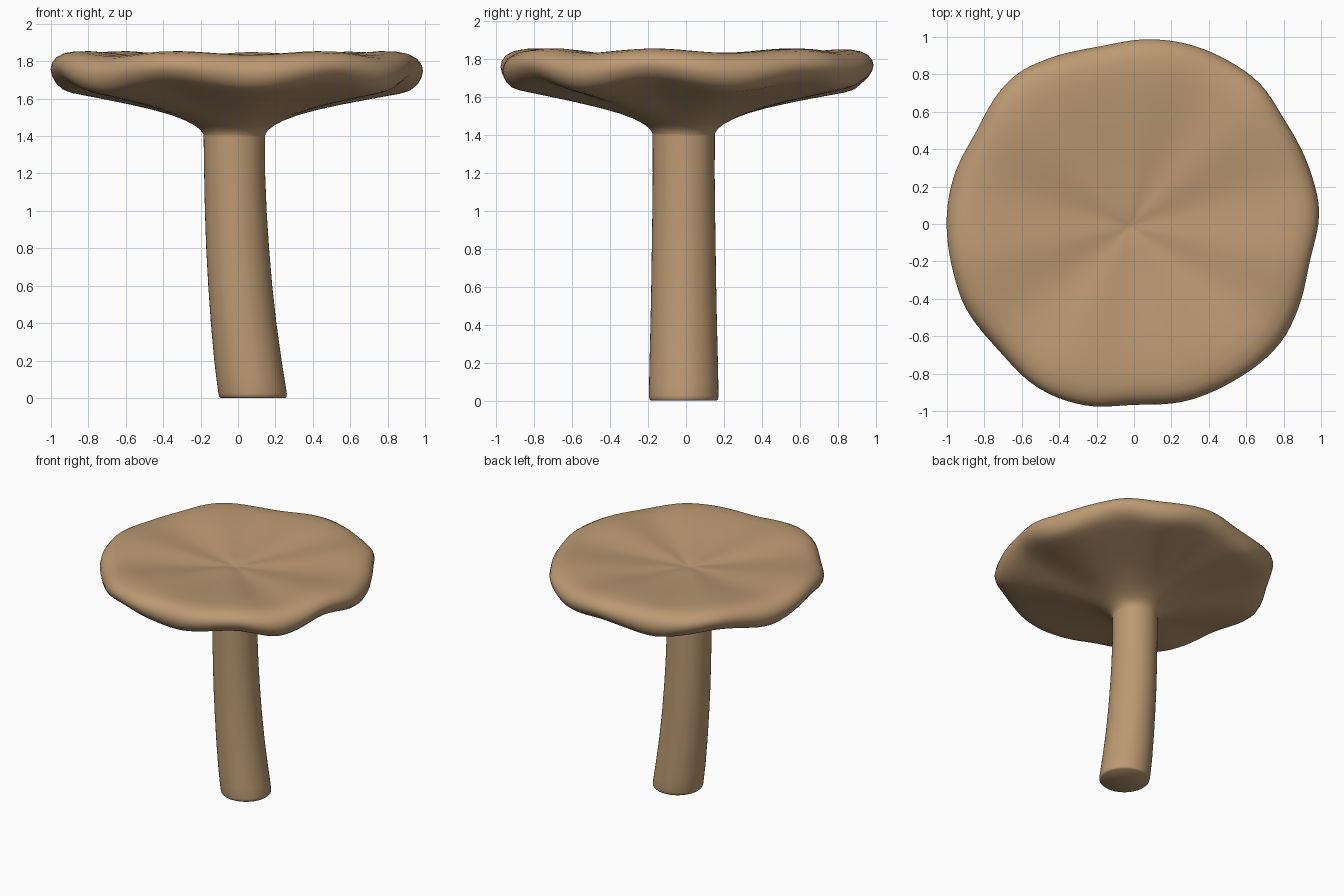
import bpy, bmesh, math

if "Cube" in bpy.data.objects:
    bpy.data.objects.remove(bpy.data.objects["Cube"])

mat = bpy.data.materials.new("mushroom tan")
mat.diffuse_color = (0.50, 0.32, 0.17, 1)
mat.use_nodes = True
mat.node_tree.nodes["Principled BSDF"].inputs["Base Color"].default_value = mat.diffuse_color

# Rim outline seen from above: (angle in degrees, radius)
RIM = [(4, .992), (17, .984), (35, .979), (48, 1.008), (60, 1.008), (73, 1.004), (86, .99),
       (101, .967), (117, .995), (127, 1.016), (135, 1.010), (150, .978), (164, .995),
       (176, 1.002), (194, 1.0), (206, 1.006), (223, .99), (240, 1.015), (255, 1.004),
       (270, .967), (286, .986), (301, .993), (321, 1.008), (333, .987), (348, .961)]
# Rise and fall of the rim: (angle, amount)
WAVE = [(15, -.8), (42, .8), (62, -.4), (85, .6), (110, -.9), (137, 1), (165, -.7),
        (192, 1), (220, -1), (246, 1), (275, -.5), (304, 1), (324, -.8), (348, 1)]


def cyclic(keys, a):
    """Smooth interpolation of keys around the full circle."""
    k = [(x - 360, y) for x, y in keys[-3:]] + keys + [(x + 360, y) for x, y in keys[:3]]
    for i in range(1, len(k) - 2):
        if k[i][0] <= a <= k[i + 1][0]:
            (x0, y0), (x1, y1), (x2, y2), (x3, y3) = k[i - 1:i + 3]
            h = x2 - x1
            t = (a - x1) / h
            m1 = (y2 - y0) / (x2 - x0) * h
            m2 = (y3 - y1) / (x3 - x1) * h
            return ((2*t**3 - 3*t*t + 1) * y1 + (t**3 - 2*t*t + t) * m1
                    + (3*t*t - 2*t**3) * y2 + (t**3 - t*t) * m2)


def loft(name, rings, angle=None):
    """Skin a stack of rings and close both ends."""
    bm = bmesh.new()
    loops = [[bm.verts.new(p) for p in ring] for ring in rings]
    n = len(loops[0])
    for a, b in zip(loops, loops[1:]):
        for i in range(n):
            j = (i + 1) % n
            bm.faces.new((a[i], a[j], b[j], b[i]))
    bm.faces.new(loops[0][::-1])
    bm.faces.new(loops[-1])
    bmesh.ops.recalc_face_normals(bm, faces=bm.faces)
    me = bpy.data.meshes.new(name)
    bm.to_mesh(me)
    bm.free()
    me.materials.append(mat)
    ob = bpy.data.objects.new(name, me)
    bpy.context.collection.objects.link(ob)
    bpy.context.view_layer.objects.active = ob
    ob.select_set(True)
    bpy.ops.object.shade_smooth_by_angle(angle=math.radians(50))
    ob.select_set(False)
    return ob


# Cap profile from the stem outwards, round the rim and back in: (radius, z, wave height)
CAP = [(.158, 1.38, 0), (.166, 1.41, 0), (.18, 1.432, 0), (.21, 1.455, 0), (.26, 1.482, 0),
       (.34, 1.513, .003), (.45, 1.545, .007), (.58, 1.577, .012), (.72, 1.608, .018),
       (.83, 1.632, .024), (.90, 1.648, .029), (.945, 1.665, .033), (.975, 1.69, .034),
       (.993, 1.72, .031), (1.0, 1.75, .027), (.993, 1.78, .022), (.972, 1.808, .018),
       (.935, 1.829, .015), (.88, 1.84, .013), (.80, 1.841, .013), (.68, 1.832, .012),
       (.54, 1.818, .010), (.40, 1.803, .008), (.26, 1.79, .005), (.14, 1.782, .003),
       (.06, 1.777, .001), (.02, 1.768, 0), (.005, 1.766, 0)]
N = 120
rim = [cyclic(RIM, i * 360 / N) for i in range(N)]
wave = [cyclic(WAVE, i * 360 / N) for i in range(N)]
rings = []
for r, z, w in CAP:
    f = r ** 2                       # outline irregularity fades towards the middle
    cx, cy = -.02 * (1 - f), -.012 * (1 - f)
    ring = []
    for i in range(N):
        a = 2 * math.pi * i / N
        rr = r * (1 + (rim[i] - 1) * f)
        ring.append((cx + rr * math.cos(a), cy + rr * math.sin(a), z + w * wave[i]))
    rings.append(ring)
loft("cap", rings)

# Gently bent stem: (z, centre x, radius)
STEM = [(0, .08, .172), (.008, .08, .18), (.025, .078, .183), (.1, .067, .182), (.2, .053, .18),
        (.4, .03, .175), (.6, .012, .171), (.8, -.002, .168), (1.0, -.012, .165),
        (1.2, -.018, .163), (1.4, -.02, .164), (1.46, -.02, .164)]
S = 48
loft("stem", [[(x + r * math.cos(2 * math.pi * i / S), -.012 + r * math.sin(2 * math.pi * i / S), z)
               for i in range(S)] for z, x, r in STEM])
